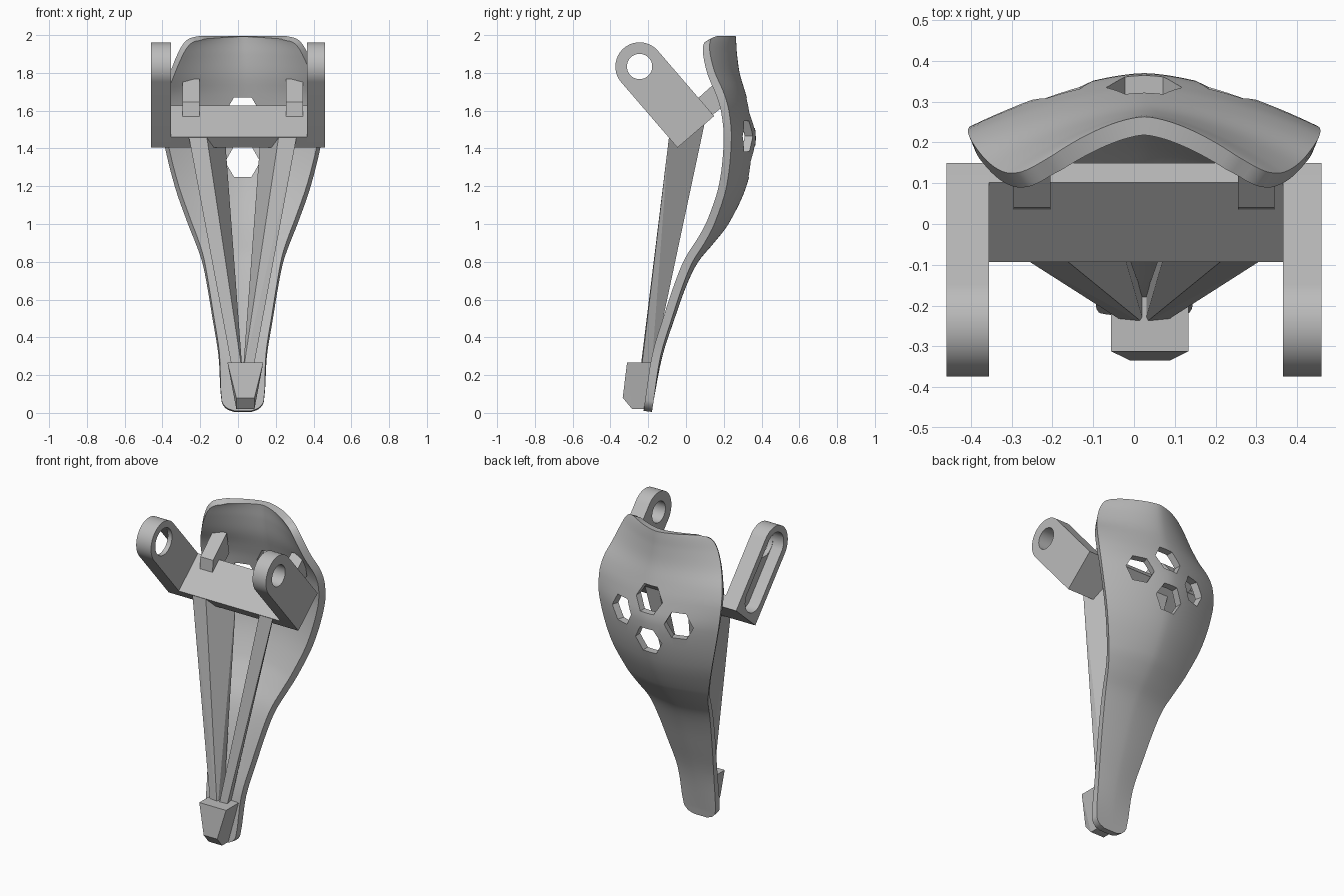
import bpy, bmesh, math
from mathutils import Vector

if "Cube" in bpy.data.objects:
    bpy.data.objects.remove(bpy.data.objects["Cube"], do_unlink=True)

grey = bpy.data.materials.new("plain_grey")
grey.use_nodes = True
grey.diffuse_color = (0.5, 0.5, 0.5, 1)
grey.node_tree.nodes["Principled BSDF"].inputs["Base Color"].default_value = (0.5, 0.5, 0.5, 1)
MID = 0.025  # centre line of shell and struts


def add(name, bm):
    bmesh.ops.recalc_face_normals(bm, faces=bm.faces)
    mesh = bpy.data.meshes.new(name)
    bm.to_mesh(mesh)
    bm.free()
    mesh.materials.append(grey)
    ob = bpy.data.objects.new(name, mesh)
    bpy.context.collection.objects.link(ob)
    return ob


def hull(name, points):
    bm = bmesh.new()
    for p in points:
        bm.verts.new(p)
    bmesh.ops.convex_hull(bm, input=bm.verts)
    bmesh.ops.dissolve_limit(bm, angle_limit=0.01, verts=bm.verts, edges=bm.edges)
    return add(name, bm)


def prism(name, profile, x0, x1):
    return hull(name, [(x, y, z) for x in (x0, x1) for y, z in profile])


def activate(ob):
    bpy.ops.object.select_all(action='DESELECT')
    ob.select_set(True)
    bpy.context.view_layer.objects.active = ob


def smooth(ob, angle=30):
    activate(ob)
    bpy.ops.object.shade_smooth_by_angle(angle=math.radians(angle))


def cut(ob, cutter):
    mod = ob.modifiers.new("cut", 'BOOLEAN')
    mod.operation, mod.solver, mod.object = 'DIFFERENCE', 'EXACT', cutter
    activate(ob)
    bpy.ops.object.modifier_apply(modifier=mod.name)
    bpy.data.objects.remove(cutter, do_unlink=True)


def arc(cy, cz, r, n=40):
    return [(cy + r * math.cos(math.tau * i / n), cz + r * math.sin(math.tau * i / n))
            for i in range(n)]


# Curved shell: height, half width, spine depth, drop at the edge
STATIONS = [
    (0.005, 0.045, -0.18, 0.0), (0.02, 0.085, -0.178, 0.0), (0.06, 0.112, -0.172, 0.0),
    (0.3, 0.128, -0.125, 0.01), (0.5, 0.16, -0.06, 0.015), (0.68, 0.19, 0.005, 0.02),
    (0.8, 0.215, 0.065, 0.03), (0.9, 0.25, 0.148, 0.05), (1.0, 0.29, 0.225, 0.075),
    (1.2, 0.36, 0.32, 0.105), (1.45, 0.42, 0.37, 0.13), (1.6, 0.432, 0.342, 0.115),
    (1.7, 0.42, 0.313, 0.115), (1.8, 0.385, 0.284, 0.13), (1.9, 0.345, 0.27, 0.142),
    (1.96, 0.31, 0.266, 0.14), (1.985, 0.275, 0.264, 0.125), (1.996, 0.225, 0.263, 0.095)]


def spline(i, t):
    a, b, c, d = (Vector(STATIONS[min(max(k, 0), len(STATIONS) - 1)])
                  for k in (i - 1, i, i + 1, i + 2))
    m0 = (c - a) * ((c[0] - b[0]) / (c[0] - a[0]))
    m1 = (d - b) * ((c[0] - b[0]) / (d[0] - b[0]))
    return (b * (2 * t**3 - 3 * t**2 + 1) + m0 * (t**3 - 2 * t**2 + t)
            + c * (3 * t**2 - 2 * t**3) + m1 * (t**3 - t**2))


rows = [spline(i, k / 4) for i in range(len(STATIONS) - 1) for k in range(4)]
rows.append(Vector(STATIONS[-1]))
COLS = 28
bm = bmesh.new()
grid = []
for z, w, depth, drop in rows:
    line = []
    for j in range(COLS + 1):
        u = 2 * j / COLS - 1
        line.append(bm.verts.new((MID + w * u, depth - drop * abs(u) ** 1.6, z)))
    grid.append(line)
for lo, hi in zip(grid, grid[1:]):
    for j in range(COLS):
        bm.faces.new((lo[j], hi[j], hi[j + 1], lo[j + 1]))
shell = add("shell", bm)
if shell.data.polygons[0].normal.y < 0:
    shell.data.flip_normals()
solid = shell.modifiers.new("thickness", 'SOLIDIFY')
solid.thickness, solid.offset = 0.045, -1
activate(shell)
bpy.ops.object.modifier_apply(modifier=solid.name)

# Four hexagonal vents in a diamond; the side ones lean outwards
for dx, z, lean in ((0, 1.33, 0), (0, 1.59, 0), (-0.2, 1.465, -0.1), (0.2, 1.465, 0.1)):
    points = []
    for y in (0.1, 0.6):
        points += [(x, y, zz) for x, zz in arc(MID + dx + lean * (y - 0.32) * 3, z, 0.093, 6)]
    cut(shell, hull("vent_cutter", points))
smooth(shell, 40)

# Tilted yoke: base bar and two lugs, laid out along its own axis
END = Vector((0.052, 1.488))
AXIS = Vector((-0.653, 0.758))
SIDE = Vector((0.758, 0.653))
HALF = 0.128
PIVOT = END + AXIS * 0.456


def yoke(a, s):
    return tuple(END + AXIS * a + SIDE * s)


foot = [yoke(0, -HALF), yoke(0, HALF)]
prism("yoke_bar", foot + [yoke(0.073, HALF), yoke(0.073, -HALF)], -0.356, 0.366)
lugs = []
for name, x0, x1, bore in (("right_lug", -0.46, -0.355, 0.085), ("left_lug", 0.365, 0.46, 0.067)):
    lug = prism(name, foot + arc(*PIVOT, HALF, 64), x0, x1)
    cut(lug, prism("bore_cutter", arc(*PIVOT, bore), x0 - 0.1, x1 + 0.1))
    lugs.append(lug)
# Long pocket in the outer face of one lug
pocket = arc(*PIVOT, 0.087) + arc(*(END + AXIS * 0.125), 0.087)
cut(lugs[0], prism("pocket_cutter", pocket, -0.5, -0.385))
for lug in lugs:
    smooth(lug)

# Clips joining the yoke to the shell
clip = [(0.035, 1.57), (0.04, 1.645), (0.178, 1.768), (0.205, 1.63), (0.12, 1.56)]
for name, x0, x1 in (("right_clip", -0.295, -0.205), ("left_clip", 0.255, 0.345)):
    prism(name, clip, x0, x1)

# Tapered struts, mirrored about the centre line
strut_top = [(0.285, -0.09, 1.46), (0.19, -0.09, 1.46), (0.1, 0.1, 1.54), (0.2, 0.1, 1.54)]
strut_foot = [(0.05, -0.24, 0.2), (0, -0.245, 0.2), (0, -0.185, 0.2), (0.04, -0.185, 0.2)]
for name, s in (("right_strut", -1), ("left_strut", 1)):
    hull(name, [(MID + s * x, y, z) for x, y, z in strut_top + strut_foot])

# Wedge block at the tip
levels = [(0.095, -0.312, -0.16, 0.268), (0.048, -0.335, -0.19, 0.08), (0.048, -0.285, -0.19, 0.02)]
hull("tip_block", [(MID + 0.014 + s * w, y, z)
                   for w, y0, y1, z in levels for s in (-1, 1) for y in (y0, y1)])
